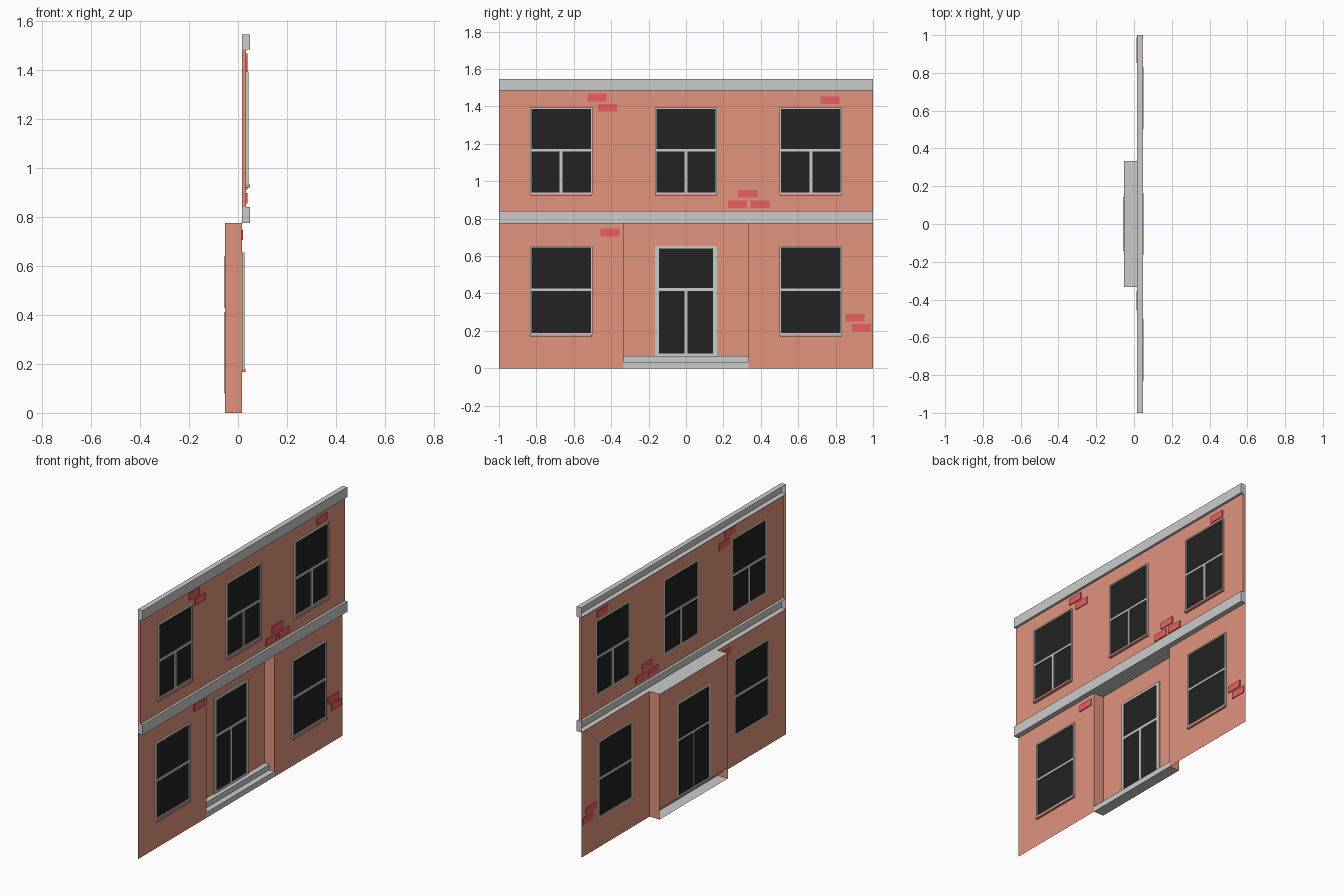
import bpy, bmesh

if "Cube" in bpy.data.objects:
    bpy.data.objects.remove(bpy.data.objects["Cube"])

def material(name, rgb):
    m = bpy.data.materials.new(name)
    m.diffuse_color = (*rgb, 1)
    m.use_nodes = True
    m.node_tree.nodes["Principled BSDF"].inputs["Base Color"].default_value = m.diffuse_color
    return m

WALL = material("wall_brick", (0.754, 0.295, 0.204))
RED = material("red_brick", (0.84, 0.113, 0.113))
GLASS = material("dark_glass", (0.0165, 0.0165, 0.0165))

BACK, LOW, HIGH, LEDGE = -0.053, 0.016, 0.033, 0.048   # facade depths along x
FLOOR2, ROOF, TOP = 0.775, 1.485, 1.546
ENTRY = 0.333

def finish(name, bm, mat=None):
    me = bpy.data.meshes.new(name)
    bm.to_mesh(me)
    bm.free()
    ob = bpy.data.objects.new(name, me)
    bpy.context.collection.objects.link(ob)
    if mat:
        me.materials.append(mat)
    return ob

def add_box(bm, x, y, z):
    vs = bmesh.ops.create_cube(bm, size=1)["verts"]
    for v in vs:
        v.co = [(a + b) / 2 + c * (b - a) for (a, b), c in zip((x, y, z), v.co)]

def boxes(name, items, mat=None):
    bm = bmesh.new()
    for it in items:
        add_box(bm, *it)
    return finish(name, bm, mat)

def sheet(name, x, y, z, holes=(), mat=None):
    """Flat panel facing +x with rectangular holes (y0, y1, z0, z1)."""
    ys = sorted({*y, *(v for h in holes for v in h[:2])})
    zs = sorted({*z, *(v for h in holes for v in h[2:])})
    bm = bmesh.new()
    for a, b in zip(ys, ys[1:]):
        for c, d in zip(zs, zs[1:]):
            my, mz = (a + b) / 2, (c + d) / 2
            if any(h[0] < my < h[1] and h[2] < mz < h[3] for h in holes):
                continue
            bm.faces.new([bm.verts.new((x, *p)) for p in ((a, c), (b, c), (b, d), (a, d))])
    bmesh.ops.remove_doubles(bm, verts=bm.verts, dist=1e-5)
    return finish(name, bm, mat)

def strip(name, profile, half, caps=False, mat=None):
    """Sweep an open x-z profile along y, optionally closing both ends."""
    bm = bmesh.new()
    rows = [[bm.verts.new((x, s * half, z)) for x, z in profile] for s in (-1, 1)]
    for i in range(len(profile) - 1):
        bm.faces.new((rows[0][i], rows[1][i], rows[1][i + 1], rows[0][i + 1]))
    if caps:
        bm.faces.new(rows[0])
        bm.faces.new(rows[1][::-1])
    return finish(name, bm, mat)

def window(name, x, yc, z0, z1, mid, mullion, half=0.166, t=0.008):
    """Frame, crossbar, optional lower mullion and glass."""
    a, b = yc - half, yc + half
    d = (x, x + 0.01)
    bars = [(d, (a, a + t), (z0, z1)), (d, (b - t, b), (z0, z1)),
            (d, (a + t, b - t), (z0, z0 + t)), (d, (a + t, b - t), (z1 - t, z1)),
            (d, (a + t, b - t), (mid - 0.007, mid + 0.007))]
    if mullion:
        bars.append((d, (yc - 0.008, yc + 0.008), (z0 + t, mid - 0.007)))
    boxes(name + "_frame", bars)
    sheet(name + "_glass", x + 0.003, (a + t, b - t), (z0 + t, z1 - t), mat=GLASS)

def opening(yc, z0, z1, half=0.166):
    return (yc - half, yc + half, z0, z1)

# Walls
low_z, up_z, bay = (0.18, 0.655), (0.932, 1.395), 0.667
sheet("lower_wall", LOW, (-1, 1), (0, FLOOR2),
      [opening(s * bay, *low_z) for s in (-1, 1)] + [(-ENTRY, ENTRY, 0, FLOOR2)], WALL)
sheet("upper_wall", HIGH, (-1, 1), (0.84, ROOF),
      [opening(c, *up_z) for c in (-bay, 0, bay)], WALL)
for side, s in (("left", -1), ("right", 1)):
    for part, (x0, x1, z0, z1, y) in {"upper_wall_end": (LOW, HIGH, 0.84, ROOF, s),
                                      "entry_side": (BACK, LOW, 0, FLOOR2, s * ENTRY)}.items():
        bm = bmesh.new()
        bm.faces.new([bm.verts.new((x, y, z)) for x, z in
                      ((x0, z0), (x1, z0), (x1, z1), (x0, z1))][::-s])
        finish(f"{side}_{part}", bm, WALL)

# Recessed entrance
sheet("entry_back_wall", BACK, (-ENTRY, ENTRY), (0.066, FLOOR2), [(-0.165, 0.165, 0.066, 0.655)], WALL)
strip("entry_ceiling", [(BACK, FLOOR2), (LOW, FLOOR2)], ENTRY)
strip("entry_steps", [(BACK, 0), (LOW, 0), (LOW, 0.033), (-0.02, 0.033),
                      (-0.02, 0.066), (BACK, 0.066)], ENTRY)

# Cornices, open at the back
strip("middle_cornice", [(LOW, FLOOR2), (LEDGE, FLOOR2), (LEDGE, 0.84), (LOW, 0.84)], 1, True)
strip("top_cornice", [(LOW, ROOF), (LEDGE, ROOF), (LEDGE, TOP), (LOW, TOP)], 1, True)

# Windows and sills
for n, c in (("left", -bay), ("middle", 0), ("right", bay)):
    window(f"upper_{n}_window", HIGH, c, *up_z, 1.165, True)
    boxes(f"upper_{n}_sill", [((HIGH, 0.05), (c - 0.165, c + 0.165), (0.92, 0.932))], WALL)
    if c:
        window(f"lower_{n}_window", LOW, c, *low_z, 0.42, False)
        boxes(f"lower_{n}_sill", [((LOW, 0.03), (c - 0.165, c + 0.165), (0.168, 0.18))], WALL)

# Door: frame and panes
dx = (BACK, -0.045)
boxes("door_frame", [(dx, (-0.165, -0.145), (0.066, 0.655)), (dx, (0.145, 0.165), (0.066, 0.655)),
                     (dx, (-0.145, 0.145), (0.066, 0.08)), (dx, (-0.145, 0.145), (0.64, 0.655)),
                     (dx, (-0.145, 0.145), (0.412, 0.428)), (dx, (-0.008, 0.008), (0.08, 0.412))])
gx = (-0.056, -0.047)
boxes("door_glass", [(gx, (-0.145, -0.008), (0.08, 0.412)), (gx, (0.008, 0.145), (0.08, 0.412)),
                     (gx, (-0.145, 0.145), (0.428, 0.64))], GLASS)

# Raised accent bricks
spots = [(-0.476, 1.447), (-0.42, 1.393), (0.77, 1.433), (0.33, 0.933), (0.275, 0.877),
         (0.396, 0.877), (-0.406, 0.727), (0.904, 0.27), (0.938, 0.217)]
boxes("accent_bricks", [((x - 0.003, x + 0.005), (y - 0.051, y + 0.051), (z - 0.021, z + 0.021))
                        for y, z in spots for x in [HIGH if z > 0.8 else LOW]], RED)
